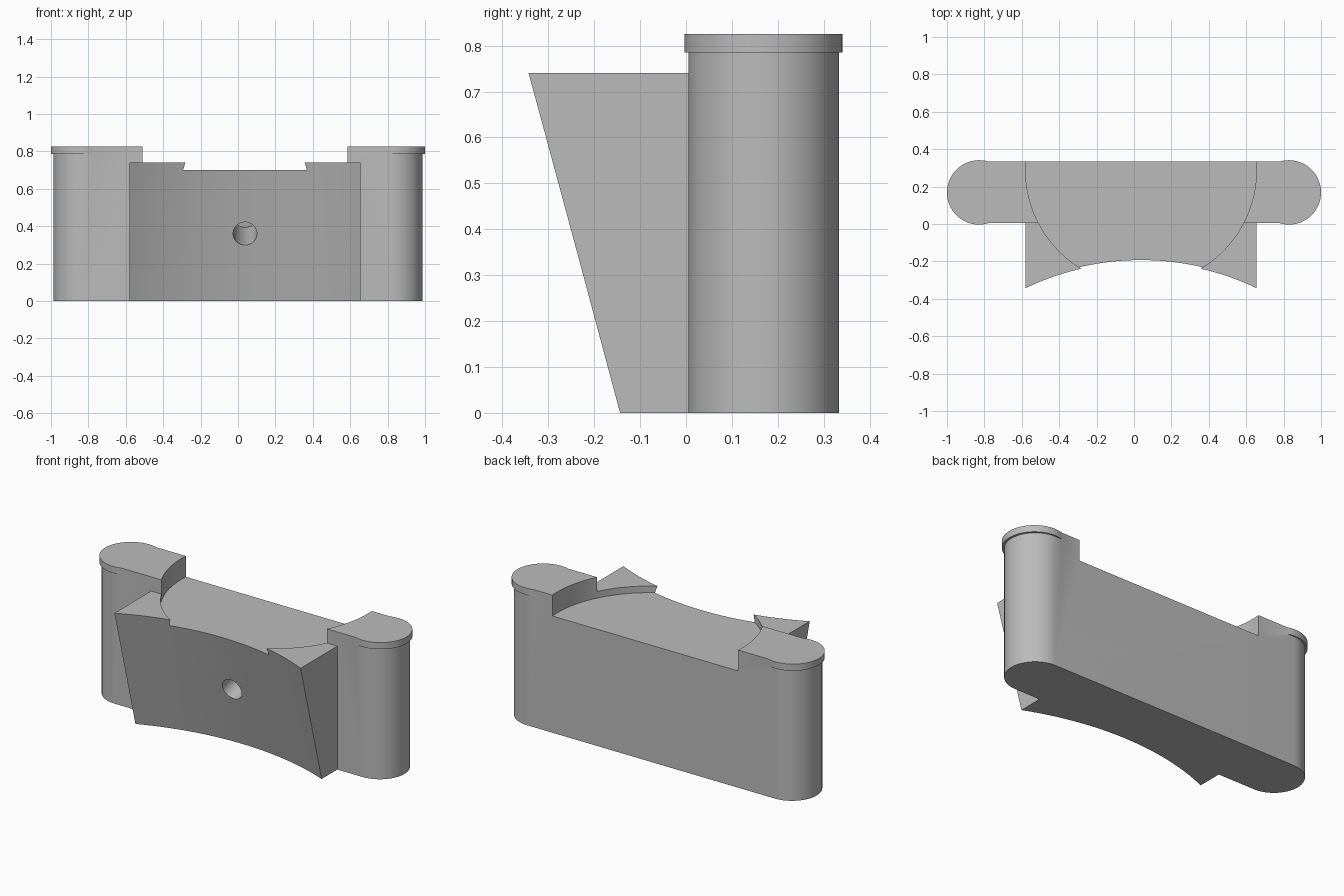
import bpy, bmesh, math
from mathutils import Matrix, Vector

cube = bpy.data.objects.get("Cube")
if cube:
    bpy.data.objects.remove(cube, do_unlink=True)

grey = bpy.data.materials.new("plain_grey")
grey.use_nodes = True
COLOR = (0.5, 0.5, 0.5, 1)
grey.diffuse_color = COLOR
grey.node_tree.nodes["Principled BSDF"].inputs["Base Color"].default_value = COLOR

MID_X = 0.0375      # centre of the block and its recess
HALF_W = 0.6175     # half width of the block
BODY_Y = 0.169      # centre line of the long body


def make_object(name, bm):
    bmesh.ops.recalc_face_normals(bm, faces=bm.faces)
    mesh = bpy.data.meshes.new(name)
    bm.to_mesh(mesh)
    bm.free()
    mesh.materials.append(grey)
    obj = bpy.data.objects.new(name, mesh)
    bpy.context.collection.objects.link(obj)
    return obj


def prism(name, outline, z0, z1):
    bm = bmesh.new()
    face = bm.faces.new([bm.verts.new((x, y, z0)) for x, y in outline])
    geom = bmesh.ops.extrude_face_region(bm, geom=[face])["geom"]
    verts = [v for v in geom if isinstance(v, bmesh.types.BMVert)]
    bmesh.ops.translate(bm, verts=verts, vec=(0, 0, z1 - z0))
    return make_object(name, bm)


def cone(name, r1, r2, depth, matrix, segments=96):
    bm = bmesh.new()
    bmesh.ops.create_cone(bm, cap_ends=True, segments=segments, radius1=r1,
                          radius2=r2, depth=depth, matrix=matrix)
    return make_object(name, bm)


def combine(target, other, operation):
    mod = target.modifiers.new(operation.lower(), "BOOLEAN")
    mod.operation, mod.solver, mod.object = operation, "EXACT", other
    bpy.context.view_layer.update()
    graph = bpy.context.evaluated_depsgraph_get()
    mesh = bpy.data.meshes.new_from_object(target.evaluated_get(graph))
    target.modifiers.clear()
    target.data = mesh
    bpy.data.objects.remove(other, do_unlink=True)


# Long body with rounded ends
outline = []
for side, start in ((1, -90), (-1, 90)):
    for i in range(49):
        a = math.radians(start + 180 * i / 48)
        outline.append((side * 0.822 + 0.164 * math.cos(a),
                        BODY_Y + 0.164 * math.sin(a)))
body = prism("clamp_body", outline, 0, 0.825)

# Front block, its face hollowed by a large cone
left, right = MID_X - HALF_W, MID_X + HALF_W
block = prism("front_block", [(left, -0.5), (right, -0.5), (right, 0.15), (left, 0.15)], 0, 0.74)
hollow = cone("face_cutter", 1.636, 1.39, 1.0,
              Matrix.Translation((MID_X, -1.632, 0.4)), 256)
combine(block, hollow, "DIFFERENCE")
combine(body, block, "UNION")

# Rims around the tops of the rounded ends
for side in (-1, 1):
    rim = cone("end_rim", 0.172, 0.172, 0.04,
               Matrix.Translation((side * 0.828, BODY_Y, 0.805)))
    combine(body, rim, "UNION")

# Shallow round recess across the top
recess = cone("recess_cutter", HALF_W, HALF_W, 0.4,
              Matrix.Translation((MID_X, 0.29, 0.90)), 192)
combine(body, recess, "DIFFERENCE")

# Blind hole, square to the sloping face
axis = Vector((0, 1, 0.243)).normalized()
turn = axis.to_track_quat("Z", "Y").to_matrix().to_4x4()
centre = Vector((MID_X, -0.11, 0.36)) + axis * 0.12
drill = cone("hole_cutter", 0.0635, 0.0635, 0.56, Matrix.Translation(centre) @ turn, 48)
combine(body, drill, "DIFFERENCE")

# Smooth the curves and keep the edges sharp
bpy.ops.object.select_all(action="DESELECT")
body.select_set(True)
bpy.context.view_layer.objects.active = body
bpy.ops.object.shade_smooth_by_angle(angle=math.radians(25))
